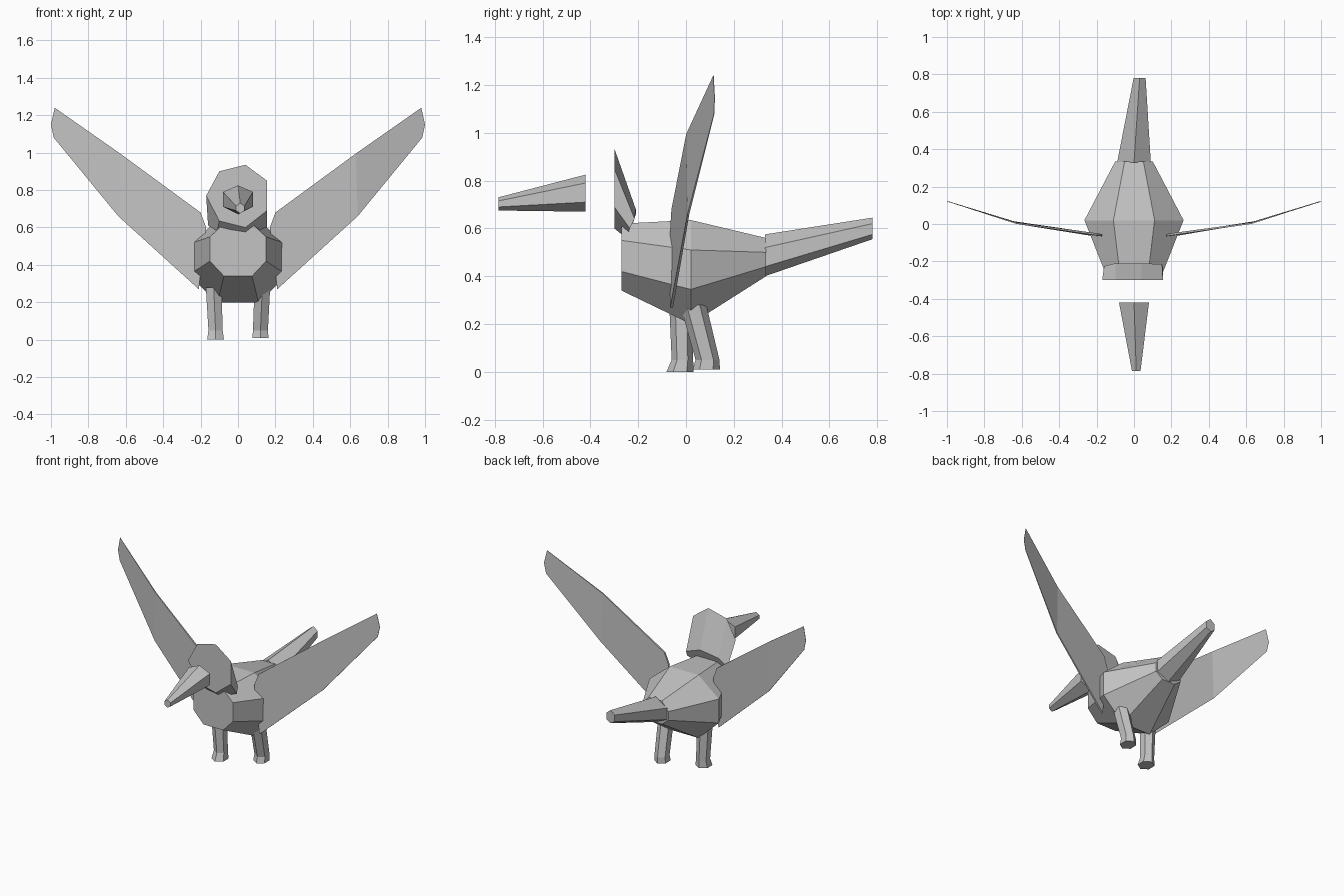
import bpy
import bmesh
from mathutils import Vector

cube = bpy.data.objects.get("Cube")
if cube:
    bpy.data.objects.remove(cube, do_unlink=True)

grey = bpy.data.materials.new("plain_grey")
grey.use_nodes = True
shade = (0.55, 0.55, 0.55, 1)
grey.diffuse_color = shade
grey.node_tree.nodes["Principled BSDF"].inputs["Base Color"].default_value = shade


def finish(name, bm):
    bmesh.ops.recalc_face_normals(bm, faces=bm.faces)
    mesh = bpy.data.meshes.new(name)
    bm.to_mesh(mesh)
    bm.free()
    mesh.materials.append(grey)
    obj = bpy.data.objects.new(name, mesh)
    bpy.context.collection.objects.link(obj)
    return obj


def loft(name, rings):
    """Bridge rings of equal point count and cap both ends."""
    bm = bmesh.new()
    loops = [[bm.verts.new(p) for p in ring] for ring in rings]
    for a, b in zip(loops, loops[1:]):
        for i in range(len(a)):
            j = (i + 1) % len(a)
            bm.faces.new((a[i], a[j], b[j], b[i]))
    bm.faces.new(loops[0])
    bm.faces.new(loops[-1])
    return finish(name, bm)


def octagon(y, wide, flat, bottom, low, high, top):
    half = [(flat, bottom), (wide, low), (wide, high), (flat, top)]
    return [(x, y, z) for x, z in half] + [(-x, y, z) for x, z in reversed(half)]


def hexagon(y, cx, wide, bottom, low, high, top):
    return [(cx, y, bottom), (cx + wide, y, low), (cx + wide, y, high),
            (cx, y, top), (cx - wide, y, high), (cx - wide, y, low)]


def leg_ring(cx, cy, z, wide, deep):
    pattern = [(0, -1), (1, -0.5), (1, 0.5), (0, 1), (-1, 0.5), (-1, -0.5)]
    return [(cx + wide * u, cy + deep * v, z) for u, v in pattern]


# Faceted body
loft("body", [octagon(-0.27, 0.15, 0.075, 0.34, 0.42, 0.55, 0.62),
              octagon(0.02, 0.265, 0.11, 0.20, 0.345, 0.51, 0.635),
              octagon(0.335, 0.10, 0.05, 0.40, 0.44, 0.50, 0.56)])

# Tail and beak, both tapering hexagonal prisms
loft("tail", [hexagon(0.33, 0, 0.09, 0.40, 0.44, 0.52, 0.575),
              hexagon(0.78, 0.03, 0.032, 0.555, 0.575, 0.62, 0.645)])
loft("beak", [hexagon(-0.42, 0, 0.08, 0.67, 0.71, 0.79, 0.825),
              hexagon(-0.785, 0.012, 0.023, 0.675, 0.69, 0.715, 0.73)])

# Head with a flat upright face, narrowing back to a slanted neck
face = [(-0.10, 0.90), (0.04, 0.935), (0.155, 0.85), (0.155, 0.69),
        (0.04, 0.60), (-0.10, 0.635), (-0.17, 0.77)]
neck = [(-0.10, -0.21, 0.66), (0.04, -0.21, 0.68), (0.15, -0.215, 0.64),
        (0.155, -0.235, 0.60), (0.04, -0.25, 0.56), (-0.11, -0.245, 0.58),
        (-0.16, -0.225, 0.61)]
loft("head", [[(x, -0.30, z) for x, z in face], neck])

# Thin wings, swept back and bent at the middle
root = [(0.20, -0.055, 0.68), (0.17, -0.06, 0.60), (0.21, -0.06, 0.27)]
middle = [(0.64, 0.01, 0.66), (0.63, 0.005, 0.995)]
tip = [(0.985, 0.118, 1.08), (1.0, 0.12, 1.15), (0.98, 0.115, 1.24)]


def wing(name, side):
    bm = bmesh.new()
    sheets = []
    for sign in (-1, 1):
        sheet = []
        for points, thick in ((root, 0.006), (middle, 0.004), (tip, 0.001)):
            sheet.append([bm.verts.new(Vector((side * x, y + sign * thick, z)))
                          for x, y, z in points])
        r, m, t = sheet
        bm.faces.new(r + m)
        bm.faces.new([m[1], m[0]] + t)
        sheets.append(r + [m[0]] + t + [m[1]])
    front, back = sheets
    for i in range(len(front)):
        j = (i + 1) % len(front)
        bm.faces.new((front[i], front[j], back[j], back[i]))
    return finish(name, bm)


wing("left_wing", 1)
wing("right_wing", -1)

# Legs with a slightly flared foot, one stepping behind the other
loft("left_leg", [leg_ring(0.13, 0.03, 0.28, 0.042, 0.055),
                  leg_ring(0.12, 0.09, 0.05, 0.040, 0.050),
                  leg_ring(0.12, 0.085, 0.01, 0.043, 0.057)])
loft("right_leg", [leg_ring(-0.13, -0.02, 0.28, 0.042, 0.050),
                   leg_ring(-0.12, -0.015, 0.05, 0.038, 0.045),
                   leg_ring(-0.12, -0.025, 0.0, 0.045, 0.057)])
